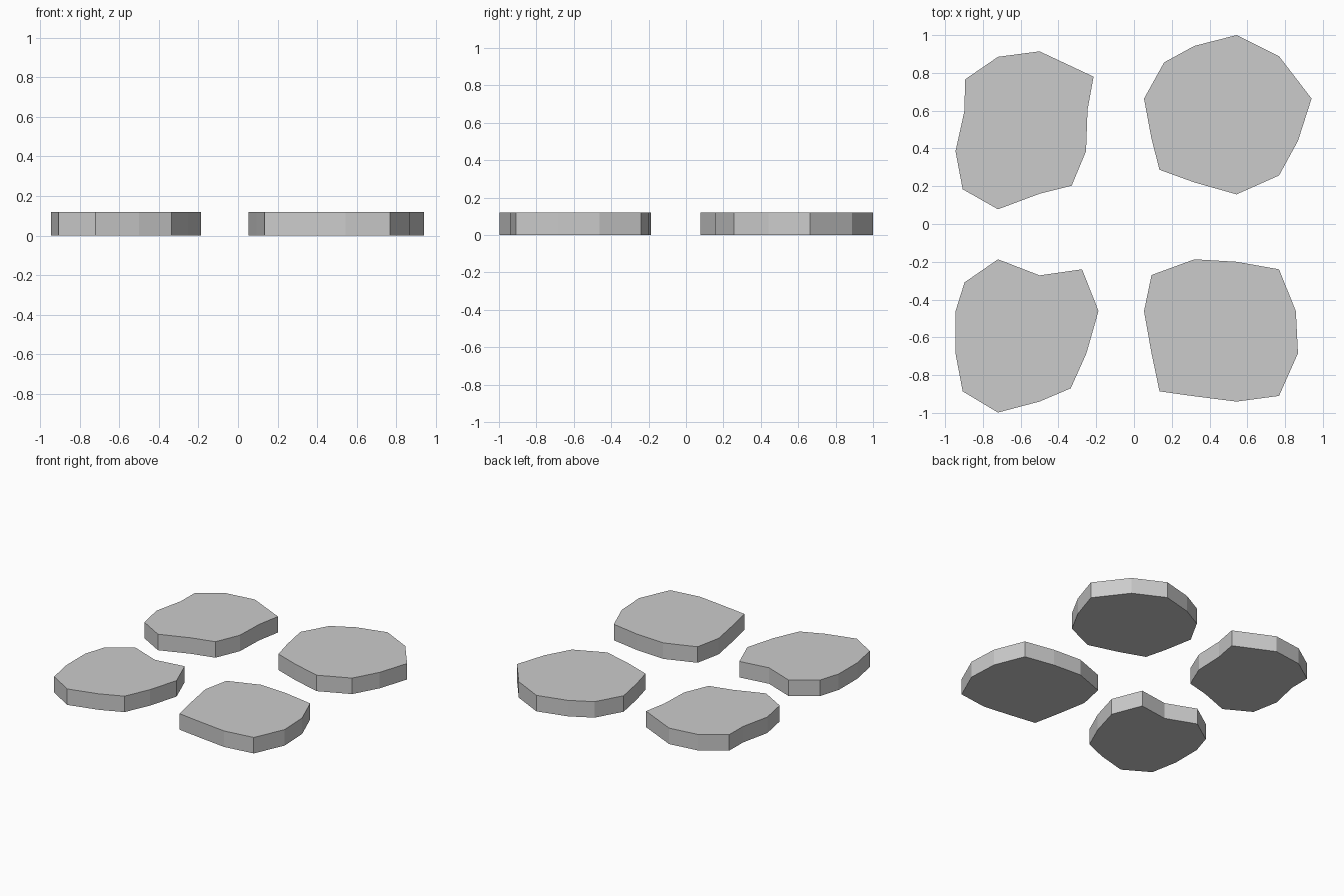
import bpy, bmesh

HEIGHT = 0.12

# Irregular slab outlines seen from above, clockwise
OUTLINES = {
    "back_left_stone": [
        (-0.72, 0.885), (-0.50, 0.914), (-0.214, 0.78), (-0.246, 0.605),
        (-0.254, 0.385), (-0.33, 0.203), (-0.50, 0.16), (-0.72, 0.078),
        (-0.907, 0.184), (-0.945, 0.385), (-0.897, 0.602), (-0.895, 0.765)],
    "back_right_stone": [
        (0.16, 0.856), (0.32, 0.943), (0.543, 1.0), (0.768, 0.888),
        (0.94, 0.664), (0.868, 0.44), (0.768, 0.257), (0.543, 0.157),
        (0.32, 0.22), (0.135, 0.287), (0.093, 0.45), (0.053, 0.664)],
    "front_left_stone": [
        (-0.72, -0.187), (-0.50, -0.272), (-0.275, -0.24), (-0.188, -0.46),
        (-0.252, -0.685), (-0.335, -0.87), (-0.50, -0.94), (-0.72, -0.998),
        (-0.907, -0.886), (-0.945, -0.685), (-0.945, -0.462), (-0.897, -0.309)],
    "front_right_stone": [
        (0.093, -0.27), (0.32, -0.187), (0.543, -0.20), (0.768, -0.24),
        (0.857, -0.462), (0.868, -0.685), (0.768, -0.91), (0.543, -0.94),
        (0.32, -0.912), (0.135, -0.886), (0.093, -0.685), (0.053, -0.462)],
}


def make_slab(name, outline):
    """Extrude a flat outline into a solid slab standing on the ground."""
    bm = bmesh.new()
    base = bm.faces.new([bm.verts.new((x, y, 0)) for x, y in outline])
    result = bmesh.ops.extrude_face_region(bm, geom=[base], use_keep_orig=True)
    top = [g for g in result["geom"] if isinstance(g, bmesh.types.BMVert)]
    bmesh.ops.translate(bm, verts=top, vec=(0, 0, HEIGHT))
    bmesh.ops.recalc_face_normals(bm, faces=bm.faces)
    mesh = bpy.data.meshes.new(name)
    bm.to_mesh(mesh)
    bm.free()
    bpy.context.collection.objects.link(bpy.data.objects.new(name, mesh))


# Four stepping stones
for name, outline in OUTLINES.items():
    make_slab(name, outline)
